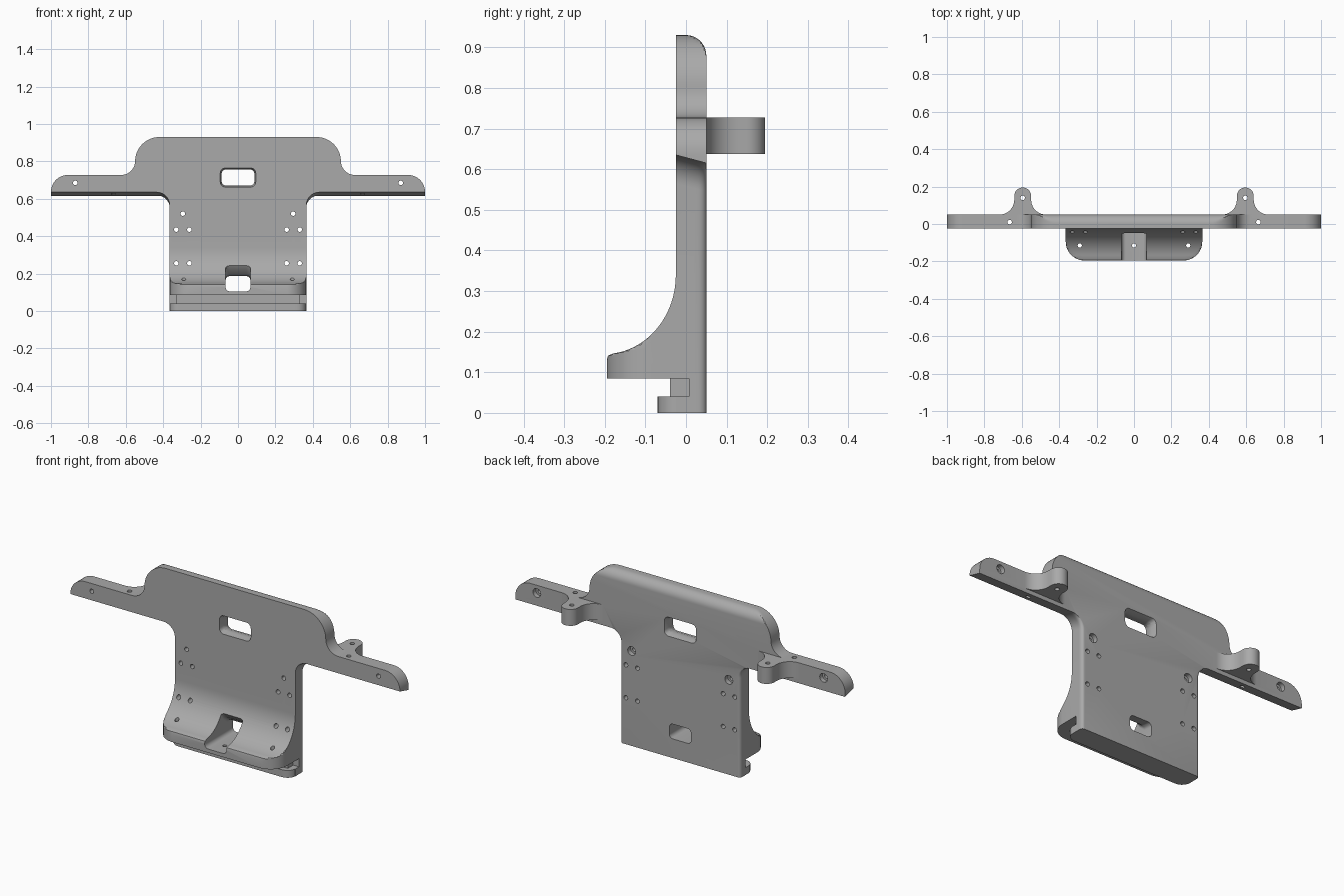
import bpy, bmesh
from math import sin, cos, radians, sqrt
from mathutils import Vector, Matrix

if "Cube" in bpy.data.objects:
    bpy.data.objects.remove(bpy.data.objects["Cube"])

grey = bpy.data.materials.new("plain grey")
grey.use_nodes = True
colour = (0.4, 0.4, 0.4, 1)
grey.diffuse_color = colour
grey.node_tree.nodes["Principled BSDF"].inputs["Base Color"].default_value = colour


def make_object(name, bm):
    bmesh.ops.recalc_face_normals(bm, faces=bm.faces)
    mesh = bpy.data.meshes.new(name)
    bm.to_mesh(mesh)
    bm.free()
    mesh.materials.append(grey)
    ob = bpy.data.objects.new(name, mesh)
    bpy.context.collection.objects.link(ob)
    return ob


def loft(bm, rings):
    """Skin matching rings of points and cap both ends."""
    loops = [[bm.verts.new(p) for p in ring] for ring in rings]
    n = len(loops[0])
    for a, b in zip(loops, loops[1:]):
        for i in range(n):
            j = (i + 1) % n
            bm.faces.new((a[i], a[j], b[j], b[i]))
    bm.faces.new(loops[0])
    bm.faces.new(loops[-1])


def arc(cx, cy, r, start, end, steps=10, ry=None):
    ry = ry or r
    angles = [radians(start + (end - start) * i / steps) for i in range(steps + 1)]
    return [(cx + r * cos(a), cy + ry * sin(a)) for a in angles]


def corner_drop(d, r):
    """How far a round corner has fallen back at distance d past its start."""
    d = min(max(d, 0), r)
    return r - sqrt(max(r * r - d * d, 0))


def rounded_rect(hx, z0, z1, r):
    return (arc(hx - r, z0 + r, r, -90, 0, 6) + arc(hx - r, z1 - r, r, 0, 90, 6)
            + arc(r - hx, z1 - r, r, 90, 180, 6) + arc(r - hx, z0 + r, r, 180, 270, 6))


def combine(target, tool, operation):
    mod = target.modifiers.new(operation.lower(), 'BOOLEAN')
    mod.operation, mod.object, mod.solver = operation, tool, 'EXACT'
    bpy.context.view_layer.objects.active = target
    bpy.ops.object.modifier_apply(modifier=mod.name)
    bpy.data.objects.remove(tool)


# Back plate with side wings, slanted wing undersides and a rounded top back edge
FRONT, BACK, HALF, TOP = -0.025, 0.05, 0.365, 0.93


def plate_ring(y):
    wing = 0.635 - 0.02 * (y - FRONT) / (BACK - FRONT)
    hw = HALF - corner_drop(y - 0.03, 0.02) * 0.8
    top = TOP - corner_drop(y, BACK)
    half = [(hw, 0)] + arc(hw + 0.07, wing - 0.07, 0.07, 180, 90) + [(1, wing)]
    half += arc(0.91, 0.637, 0.09, 0, 90) + arc(0.625, 0.802, 0.075, 270, 180)
    half += arc(0.42, 0.80, 0.13, 0, 90, 14)
    half += [(-x, z) for x, z in reversed(half)]
    return [(x, y, min(z, top)) for x, z in half]


bm = bmesh.new()
loft(bm, [plate_ring(FRONT)] + [plate_ring(BACK * sin(radians(a))) for a in range(0, 91, 9)])
body = make_object("mount_plate", bm)

# Curved foot with a slot and a lower lip, rounded at its outer corners
profile = [(0.02, 0), (-0.07, 0), (-0.07, 0.04), (-0.04, 0.04), (-0.04, 0.085),
           (-0.195, 0.085), (-0.195, 0.13), (-0.192, 0.141)]
profile += arc(-0.2, 0.34, 0.175, -83, 0, 20, 0.195) + [(0.02, 0.34)]


def foot_ring(x):
    foot = -0.195 + corner_drop(abs(x) - HALF + 0.1, 0.1)
    lip = -0.07 + corner_drop(abs(x) - HALF + 0.05, 0.05)
    return [(x, max(y, lip if z < 0.05 else foot), z) for y, z in profile]


stations = [HALF - 0.1 + 0.1 * sin(radians(a)) for a in range(0, 91, 9)]
bm = bmesh.new()
loft(bm, [foot_ring(x) for x in [-s for s in reversed(stations)] + stations])
combine(body, make_object("curved_foot", bm), 'UNION')

# Rear ears that flare into the wings
for side in (-1, 1):
    plan = [(0.13, 0.0)] + arc(0.125, 0.13, 0.08, 270, 180)
    plan += arc(0, 0.15, 0.045, 0, 180, 16)
    plan += arc(-0.125, 0.13, 0.08, 0, -90) + [(-0.13, 0.0)]
    bm = bmesh.new()
    loft(bm, [[(side * 0.595 + x, y, z) for x, y in plan] for z in (0.637, 0.727)])
    combine(body, make_object("rear_ear", bm), 'UNION')

# Upper window, and lower window that opens into a channel through the foot
bm = bmesh.new()
for y0, y1, grow in ((-0.1, 0.1, 0),):
    loft(bm, [[(x, y, z) for x, z in rounded_rect(0.088 + g, 0.67 - g, 0.757 + g, 0.026)]
              for y, g in ((-0.1, 0.007), (-0.02, 0.007), (0.0, 0), (0.025, 0), (0.06, 0.012))])
channel = ((-0.25, 0.34), (-0.06, 0.26), (-0.035, 0.22), (0, 0.192), (0.06, 0.185))
loft(bm, [[(x, y, z) for x, z in rounded_rect(0.066, 0.105, top, 0.022)]
          for y, top in channel])
combine(body, make_object("window_cutter", bm), 'DIFFERENCE')

# Notches at both ends of the slot
bm = bmesh.new()
for side in (-1, 1):
    ring = [(-0.3, 0.04), (0.007, 0.04), (0.007, 0.085), (-0.3, 0.085)]
    loft(bm, [[(side * x, y, z) for y, z in ring] for x in (0.33, 0.42)])
combine(body, make_object("notch_cutter", bm), 'DIFFERENCE')


# Screw holes
def drill(bm, x, y, z, r, depth, along_y):
    turn = Matrix.Rotation(radians(90), 4, 'X') if along_y else Matrix()
    bmesh.ops.create_cone(bm, cap_ends=True, segments=20, radius1=r, radius2=r, depth=depth,
                          matrix=Matrix.Translation((x, y, z)) @ turn)


holes, bores = bmesh.new(), bmesh.new()
for s in (-1, 1):
    for x, z in ((0.33, 0.435), (0.26, 0.435), (0.33, 0.255), (0.26, 0.255),
                 (0.295, 0.52), (0.87, 0.685)):
        drill(holes, s * x, 0, z, 0.012, 0.3, True)
    for x, z in ((0.295, 0.52), (0.87, 0.685)):
        drill(bores, s * x, 0.05, z, 0.024, 0.05, True)
    drill(holes, s * 0.29, -0.115, 0.14, 0.011, 0.2, False)
    drill(holes, s * 0.665, 0.01, 0.68, 0.012, 0.2, False)
    drill(holes, s * 0.595, 0.14, 0.68, 0.012, 0.2, False)
drill(holes, 0, -0.115, 0.1, 0.011, 0.1, False)
combine(body, make_object("hole_cutter", holes), 'DIFFERENCE')
combine(body, make_object("counterbore_cutter", bores), 'DIFFERENCE')

# Smooth curves with crisp edges
bpy.ops.object.select_all(action='DESELECT')
body.select_set(True)
bpy.context.view_layer.objects.active = body
bpy.ops.object.shade_smooth_by_angle(angle=radians(25))
